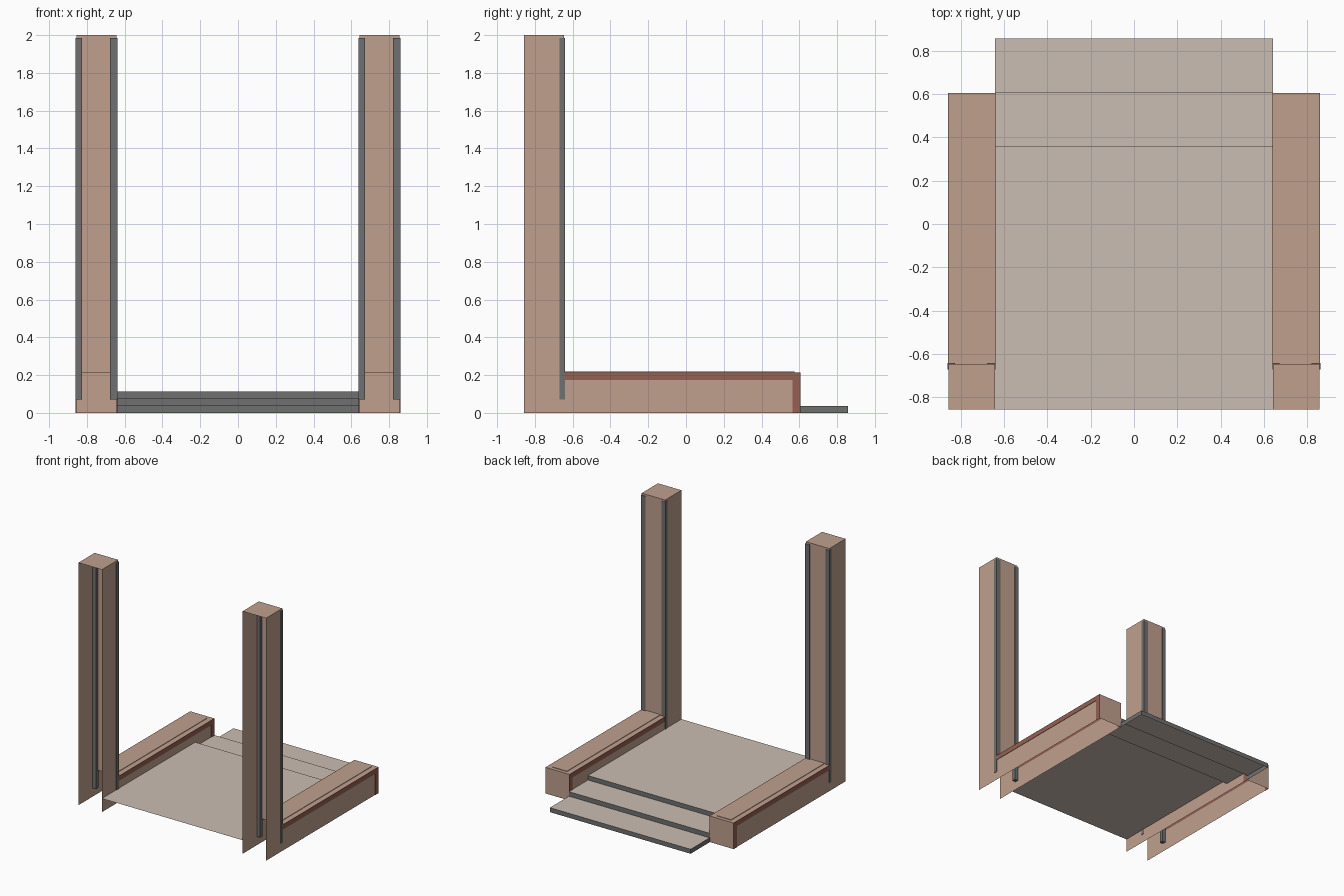
import bpy

if "Cube" in bpy.data.objects:
    bpy.data.objects.remove(bpy.data.objects["Cube"])


def material(name, rgb):
    m = bpy.data.materials.new(name)
    m.diffuse_color = (*rgb, 1)
    m.use_nodes = True
    m.node_tree.nodes["Principled BSDF"].inputs["Base Color"].default_value = m.diffuse_color
    return m


TAN = material("tan plaster", (0.52, 0.35, 0.27))
RED = material("red brown trim", (0.30, 0.117, 0.084))
GREY = material("dark grey", (0.16, 0.16, 0.16))
FLOOR = material("beige floor", (0.59, 0.51, 0.45))


def build(name, mat, quads):
    """Mesh from a list of quads."""
    verts = [v for q in quads for v in q]
    faces = [tuple(range(i, i + 4)) for i in range(0, len(verts), 4)]
    me = bpy.data.meshes.new(name)
    me.from_pydata(verts, [], faces)
    me.materials.append(mat)
    ob = bpy.data.objects.new(name, me)
    bpy.context.collection.objects.link(ob)
    return ob


def shell(x0, x1, y0, y1, z0, z1, sides):
    """Chosen sides of a box: l r (x), f b (y), d u (z)."""
    q = {
        "l": [(x0, y1, z0), (x0, y0, z0), (x0, y0, z1), (x0, y1, z1)],
        "r": [(x1, y0, z0), (x1, y1, z0), (x1, y1, z1), (x1, y0, z1)],
        "f": [(x0, y0, z0), (x1, y0, z0), (x1, y0, z1), (x0, y0, z1)],
        "b": [(x1, y1, z0), (x0, y1, z0), (x0, y1, z1), (x1, y1, z1)],
        "d": [(x0, y1, z0), (x1, y1, z0), (x1, y0, z0), (x0, y0, z0)],
        "u": [(x0, y0, z1), (x1, y0, z1), (x1, y1, z1), (x0, y1, z1)],
    }
    return [q[s] for s in sides]


FRONT, PB, WB, BACK = -0.857, -0.645, 0.605, 0.857
WALL_H, RAIL_Z, POST_Y = 0.215, 0.175, 0.565

for side, cx in (("left", -0.749), ("right", 0.749)):
    x0, x1 = cx - 0.107, cx + 0.107

    # Hollow pillar, open at the front and underneath
    build(side + "_pillar", TAN,
          shell(x0, x1, FRONT, PB, 0, 2, "lru")
          + shell(x0, x1, FRONT, PB, WALL_H, 2, "b"))

    # Grey corner strips on the rear edges of the pillar
    for tag, a, b in (("a", x0 - 0.004, x0 + 0.03), ("b", x1 - 0.036, x1 + 0.004)):
        build(f"{side}_corner_strip_{tag}", GREY,
              shell(a, b, PB - 0.026, PB + 0.004, 0.07, 1.985, "lrfbdu"))

    # Low wall: side panels, end and top, open underneath
    build(side + "_low_wall", TAN,
          shell(x0, x1, PB, POST_Y, 0, RAIL_Z, "lr")
          + shell(x0, x1, PB, WB, 0, WALL_H, "bu"))

    # Raised panel along the wall top
    build(side + "_top_panel", TAN,
          shell(cx - 0.065, cx + 0.065, PB, 0.575, WALL_H, WALL_H + 0.004, "lrbu"))

    # Red-brown rail and end post on both sides of the wall
    for tag, x, d in (("a", x0, -0.003), ("b", x1, 0.003)):
        a, b = sorted((x, x + d))
        build(f"{side}_rail_{tag}", RED,
              shell(a, b, PB, WB, RAIL_Z, WALL_H, "lrbdu")
              + shell(a, b, POST_Y, WB, 0, RAIL_Z, "lrfb"))

# Floor and steps: beige treads with grey risers, open underneath
y_start = FRONT
for name, y_end, top, low in (("floor", 0.36, 0.112, 0.075),
                              ("middle_step", 0.61, 0.075, 0.037),
                              ("bottom_step", BACK, 0.037, 0)):
    build(name + "_tread", FLOOR,
          shell(-0.642, 0.642, y_start, y_end, 0, top, "u"))
    build(name + "_riser", GREY,
          shell(-0.642, 0.642, y_start, y_end, low, top, "b"))
    y_start = y_end
build("bottom_step_sides", GREY, shell(-0.642, 0.642, WB, BACK, 0, 0.037, "lr"))
